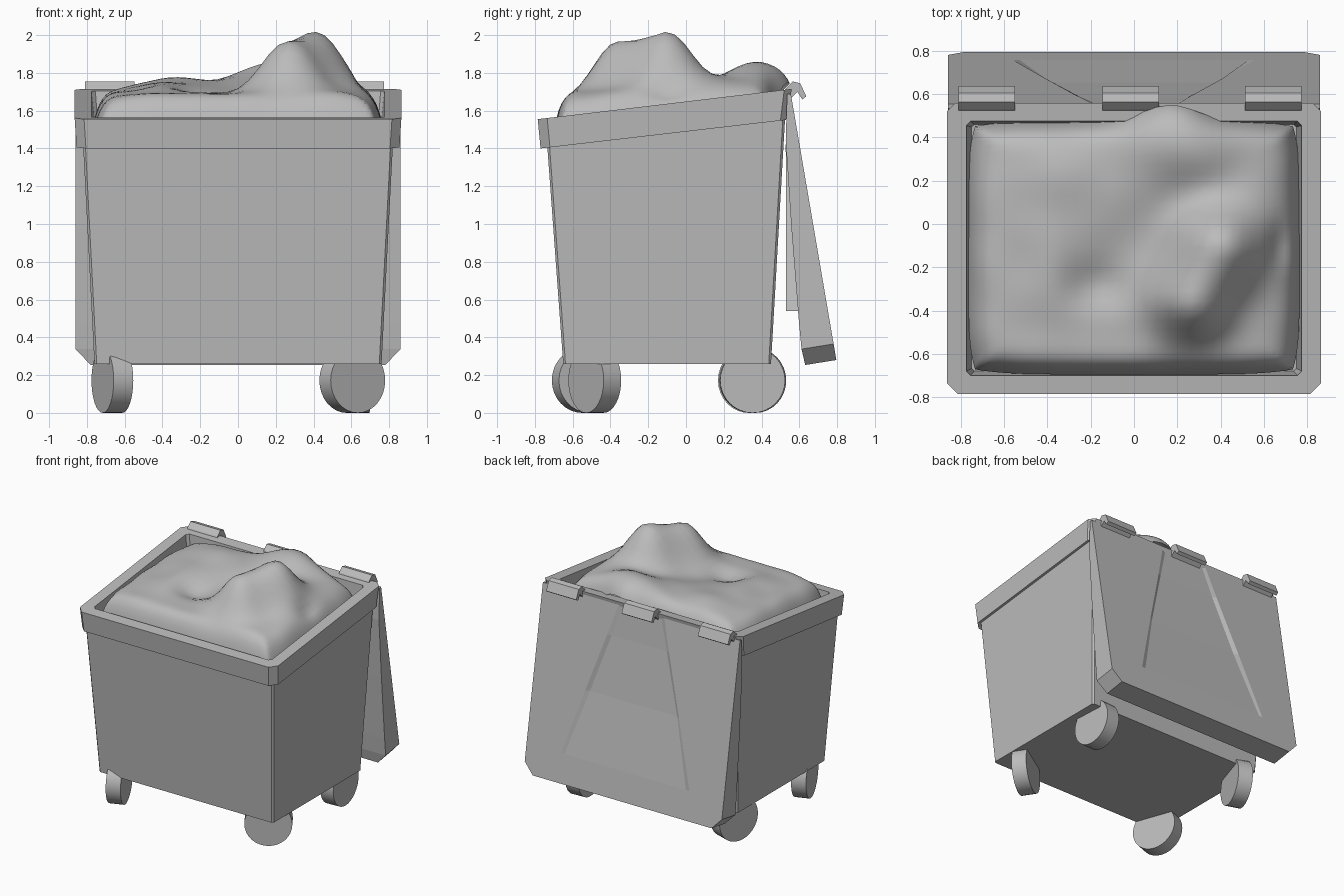
import bpy, bmesh, math
from mathutils import Vector, noise

old = bpy.data.objects.get("Cube")
if old:
    bpy.data.objects.remove(old)

grey = bpy.data.materials.new("plain grey")
grey.use_nodes = True
grey.diffuse_color = (0.5, 0.5, 0.5, 1)
grey.node_tree.nodes["Principled BSDF"].inputs["Base Color"].default_value = (0.5, 0.5, 0.5, 1)


def finish(name, bm, smooth=None):
    bmesh.ops.recalc_face_normals(bm, faces=bm.faces)
    mesh = bpy.data.meshes.new(name)
    bm.to_mesh(mesh)
    bm.free()
    obj = bpy.data.objects.new(name, mesh)
    bpy.context.collection.objects.link(obj)
    mesh.materials.append(grey)
    if smooth:
        bpy.ops.object.select_all(action='DESELECT')
        obj.select_set(True)
        bpy.context.view_layer.objects.active = obj
        bpy.ops.object.shade_smooth_by_angle(angle=math.radians(smooth))
    return obj


def loft(name, loops):
    """Skin a stack of equal-length loops and cap both ends."""
    bm = bmesh.new()
    rings = [[bm.verts.new(p) for p in loop] for loop in loops]
    n = len(rings[0])
    for a, b in zip(rings, rings[1:]):
        for i in range(n):
            j = (i + 1) % n
            bm.faces.new((a[i], a[j], b[j], b[i]))
    bm.faces.new(rings[0])
    bm.faces.new(rings[-1])
    return finish(name, bm)


def chamfered(x, front, back, z, slope=0.0, cf=0.012, cb=0.012):
    """Rectangle with cut corners, rising towards the back by slope."""
    half = [(x - cf, front), (x, front + cf), (x, back - cb), (x - cb, back)]
    pts = half + [(-px, py) for px, py in reversed(half)]
    return [(px, py, z + slope * (py - front)) for px, py in pts]


# Bin: tapered body, overhanging sloped rim and inner wall
loft("bin_body", [
    chamfered(0.76, -0.65, 0.45, 0.26),
    chamfered(0.82, -0.735, 0.525, 1.42, 0.116),
    chamfered(0.855, -0.77, 0.53, 1.40, 0.116, 0.05, 0.03),
    chamfered(0.865, -0.785, 0.56, 1.555, 0.119, 0.05, 0.04),
    chamfered(0.775, -0.70, 0.475, 1.565, 0.119, 0.02, 0.02),
    chamfered(0.75, -0.68, 0.46, 1.33, 0.119),
])


# Lid hanging open behind the bin, with a shallow sunken centre panel
def lid_station(z, width, panel, depth, thick):
    y = 0.555 + (1.69 - z) * 0.171
    half = [(width, y - thick, z - thick * 0.16), (width, y, z),
            (panel + 0.03, y, z), (panel, y - depth, z)]
    return half + [(-px, py, pz) for px, py, pz in reversed(half)]


loft("open_lid", [
    lid_station(1.69, 0.86, 0.17, 0.004, 0.02),
    lid_station(1.45, 0.86, 0.24, 0.014, 0.068),
    lid_station(1.00, 0.86, 0.38, 0.02, 0.115),
    lid_station(0.50, 0.86, 0.53, 0.0, 0.16),
    lid_station(0.365, 0.86, 0.54, 0.0, 0.17),
    lid_station(0.28, 0.78, 0.55, 0.0, 0.165),
])

# Bulge of the sunken panel on the inner side of the lid
loft("lid_inner_panel", [
    [(s * w, y, z) for s, y in ((-1, y0), (1, y0), (1, y1), (-1, y1))]
    for z, w, y0, y1 in ((1.42, 0.27, 0.528, 0.57), (0.54, 0.52, 0.53, 0.62))
])

# Hooked hinges along the back rim
hook = [(0.52, 1.70), (0.53, 1.72), (0.565, 1.755), (0.605, 1.745),
        (0.637, 1.675), (0.615, 1.66), (0.59, 1.70), (0.55, 1.66)]
for side, cx in (("right", -0.68), ("middle", -0.015), ("left", 0.643)):
    loft("hinge_" + side, [[(cx + s * 0.131, y, z) for y, z in hook] for s in (-1, 1)])


# Swivelled wheels
def wheel(name, x, y, angle):
    bm = bmesh.new()
    bmesh.ops.create_cone(bm, cap_ends=True, segments=32,
                          radius1=0.172, radius2=0.172, depth=0.11)
    obj = finish(name, bm, 35)
    obj.location = (x, y, 0.172)
    obj.rotation_euler = (0, math.pi / 2, math.radians(angle))


wheel("front_left_wheel", 0.605, -0.483, -57)
wheel("front_right_wheel", -0.665, -0.53, 20)
wheel("back_left_wheel", 0.64, 0.35, 3)
wheel("back_right_wheel", -0.665, 0.35, -18)


# Lumpy heap filling the bin
def bump(x, y, cx, cy, sx, sy):
    return math.exp(-((x - cx) / sx) ** 2 - ((y - cy) / sy) ** 2)


ridge_start, ridge_end = Vector((0.28, -0.34)), Vector((0.38, -0.11))


def ridge(x, y):
    """Rounded crest running along a short line."""
    along = ridge_end - ridge_start
    t = (Vector((x, y)) - ridge_start).dot(along) / along.length_squared
    t = min(1, max(0, t))
    dist = (Vector((x, y)) - ridge_start - along * t).length
    return (0.26 + 0.04 * t) * math.exp(-(dist / 0.185) ** 2.4)


def heap_height(u, v, x, y):
    z = 1.705 + 0.02 * y + ridge(x, y)
    z += 0.15 * bump(x, y, 0.24, 0.38, 0.28, 0.22)
    z += 0.05 * bump(x, y, 0.56, -0.05, 0.15, 0.35)
    z += 0.06 * bump(x, y, -0.30, 0.20, 0.35, 0.28)
    z += 0.04 * bump(x, y, -0.38, -0.2, 0.12, 0.2)
    z -= 0.05 * bump(x, y, -0.18, -0.29, 0.13, 0.10)
    z -= 0.05 * bump(x, y, 0.67, -0.10, 0.05, 0.10)
    z += 0.02 * noise.noise(Vector((x * 4, y * 4, 3)))
    edge = max(abs(u), abs(v)) ** 18
    keep = 0.75 * bump(x, y, 0.17, 0.5, 0.26, 0.15)
    return z - 0.18 * edge * (1 - keep) - 0.05 * abs(u * v) ** 3


bm = bmesh.new()
bmesh.ops.create_grid(bm, x_segments=44, y_segments=36, size=1)
for vert in bm.verts:
    # Ease the grid towards its edges and round the corners
    u, v = (math.sin(c * math.pi / 2) for c in vert.co.xy)
    x = 0.765 * u * (1 - 0.04 * v ** 6)
    y = -0.11 + 0.585 * v * (1 - 0.04 * u ** 6)
    if v > 0:
        y += 0.075 * v ** 4 * math.exp(-((x - 0.17) / 0.17) ** 2)
    vert.co = (x, y, heap_height(u, v, x, y))
finish("rubbish_heap", bm, 60)
